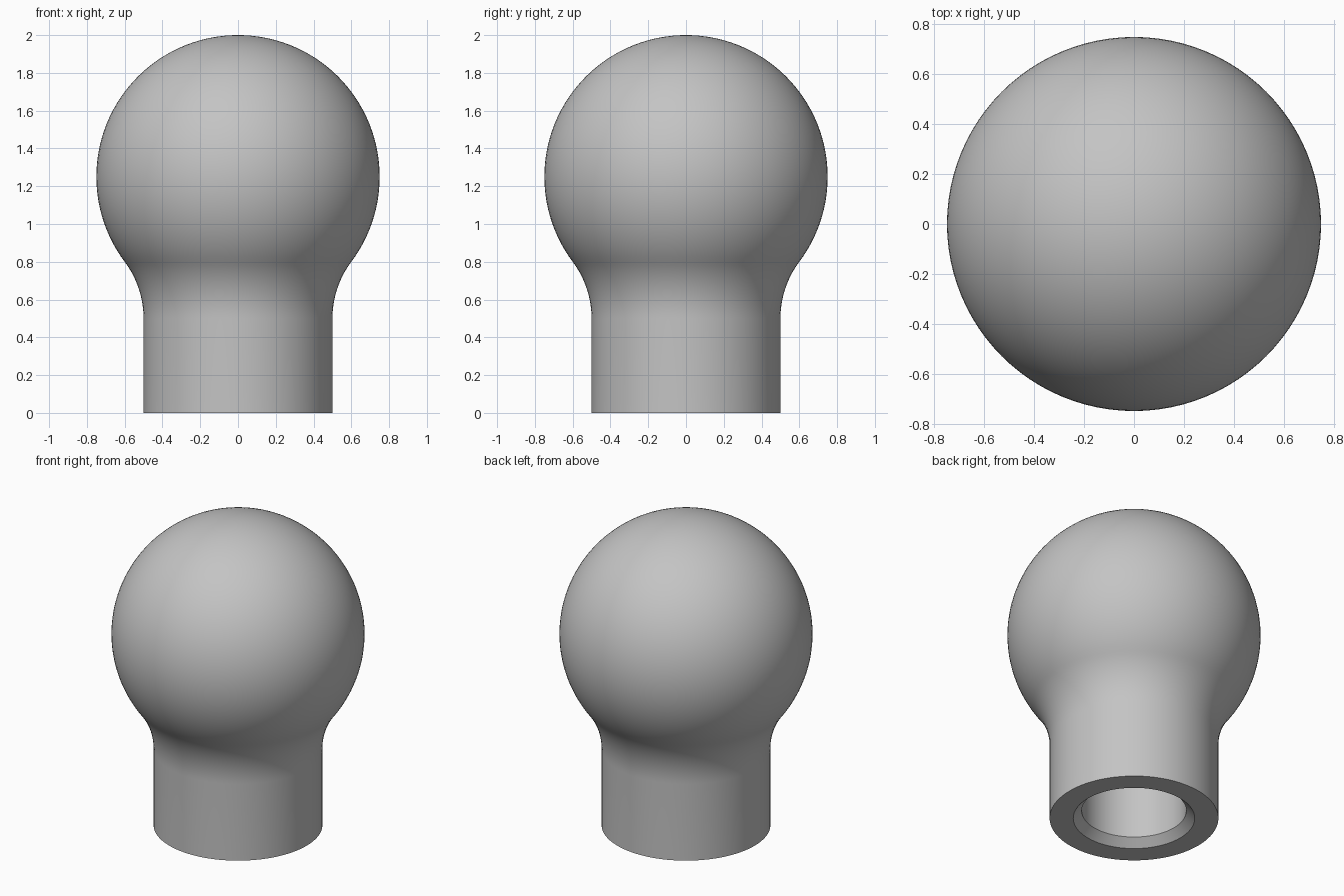
import bpy
import bmesh
from math import sin, cos, pi, atan2, radians
from mathutils import Matrix

cube = bpy.data.objects.get("Cube")
if cube:
    bpy.data.objects.remove(cube, do_unlink=True)

# Plain grey material
grey = bpy.data.materials.new("plain grey")
grey.use_nodes = True
colour = (0.55, 0.55, 0.55, 1)
grey.diffuse_color = colour
grey.node_tree.nodes["Principled BSDF"].inputs["Base Color"].default_value = colour


def arc(cx, cz, radius, start, end, steps):
    """Points along a circular arc in the profile plane."""
    angles = [start + (end - start) * i / steps for i in range(steps + 1)]
    return [(cx + radius * cos(a), cz + radius * sin(a)) for a in angles]


# Sizes of the ball, neck, blending fillet and bore
BALL_R, BALL_Z = 0.75, 1.25
NECK_R, FILLET_R, FILLET_Z = 0.5, 0.5, 0.5
BORE_R, CHAMFER, BORE_DEPTH = 0.31, 0.05, 1.0
tangent = atan2(FILLET_Z - BALL_Z, NECK_R + FILLET_R)

# Profile from the bore's floor, round the rim and up to the ball's top
profile = [(0, BORE_DEPTH), (BORE_R, BORE_DEPTH), (BORE_R, CHAMFER),
           (BORE_R + CHAMFER, 0), (NECK_R, 0)]
profile += arc(NECK_R + FILLET_R, FILLET_Z, FILLET_R, pi, pi + tangent, 14)
profile += arc(0, BALL_Z, BALL_R, tangent, pi / 2, 48)[1:]
profile[-1] = (0, BALL_Z + BALL_R)

# Turn the profile round the upright axis
bm = bmesh.new()
verts = [bm.verts.new((r, 0, z)) for r, z in profile]
edges = [bm.edges.new(pair) for pair in zip(verts, verts[1:])]
bmesh.ops.spin(bm, geom=verts + edges, cent=(0, 0, 0), axis=(0, 0, 1),
               angle=2 * pi, steps=96, use_merge=False)
bmesh.ops.remove_doubles(bm, verts=bm.verts, dist=0.0001)
bmesh.ops.recalc_face_normals(bm, faces=bm.faces)
mesh = bpy.data.meshes.new("ball_knob")
bm.to_mesh(mesh)
bm.free()
mesh.materials.append(grey)

knob = bpy.data.objects.new("ball_knob", mesh)
bpy.context.collection.objects.link(knob)
bpy.ops.object.select_all(action='DESELECT')
knob.select_set(True)
bpy.context.view_layer.objects.active = knob
bpy.ops.object.shade_smooth_by_angle(angle=radians(30))
